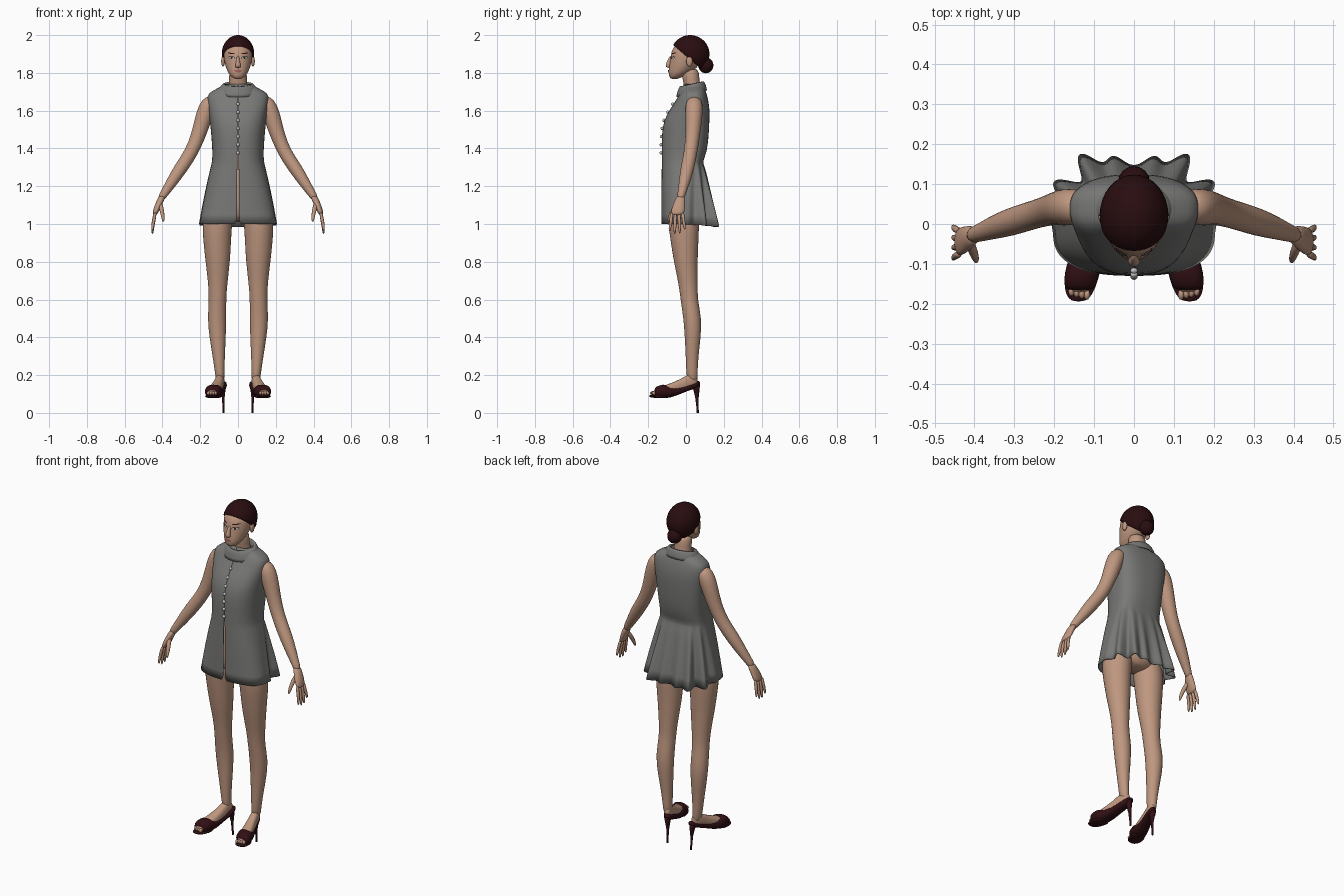
import bpy, bmesh
from math import sin, cos, pi, copysign
from mathutils import Vector
from mathutils.bvhtree import BVHTree

cube = bpy.data.objects.get("Cube")
if cube:
    bpy.data.objects.remove(cube, do_unlink=True)


def material(name, r, g, b, rough=0.6):
    mat = bpy.data.materials.new(name)
    mat.use_nodes = True
    mat.diffuse_color = (r, g, b, 1)
    node = next(n for n in mat.node_tree.nodes if n.type == 'BSDF_PRINCIPLED')
    node.inputs["Base Color"].default_value = (r, g, b, 1)
    node.inputs["Roughness"].default_value = rough
    return mat


SKIN = material("warm skin", .52, .31, .215)
HAIR = material("dark hair", .022, .004, .005)
CLOTH = material("grey cloth", .19, .19, .185)
BUTTON = material("pale button", .6, .6, .6)
LEATHER = material("maroon leather", .03, .005, .007)
LIPS = material("lip colour", .36, .12, .1)
WHITE = material("eye white", .55, .52, .5)
DARK = material("dark iris", .03, .02, .018)


def finish(name, bm, mat, mirror=False, sub=0, thick=0):
    bmesh.ops.recalc_face_normals(bm, faces=bm.faces)
    mesh = bpy.data.meshes.new(name)
    bm.to_mesh(mesh)
    bm.free()
    mesh.materials.append(mat)
    mesh.shade_smooth()
    obj = bpy.data.objects.new(name, mesh)
    bpy.context.collection.objects.link(obj)
    if mirror:
        obj.modifiers.new("Mirror", 'MIRROR').use_mirror_merge = False
    if sub:
        mod = obj.modifiers.new("Subdivision", 'SUBSURF')
        mod.levels = mod.render_levels = sub
    if thick:
        obj.modifiers.new("Solidify", 'SOLIDIFY').thickness = thick
    return obj


def loft(name, rings, mat, cap=True, closed=True, **opts):
    """Skin a list of point rings; optionally close ends."""
    bm = bmesh.new()
    rows = [[bm.verts.new(p) for p in ring] for ring in rings]
    n = len(rows[0])
    for a, b in zip(rows, rows[1:]):
        for i in range(n if closed else n - 1):
            j = (i + 1) % n
            bm.faces.new((a[i], a[j], b[j], b[i]))
    if cap:
        bm.faces.new(rows[0])
        bm.faces.new(rows[-1])
    return finish(name, bm, mat, **opts)


def power(v, p):
    return copysign(abs(v) ** p, v)


def oval(c, u, v, n=16, p=1.0):
    """Ring of points around c spanned by half axes u and v."""
    c, u, v = Vector(c), Vector(u), Vector(v)
    return [c + u * power(cos(2 * pi * i / n), p) + v * power(sin(2 * pi * i / n), p)
            for i in range(n)]


def flat(x, y, z, rx, ry):
    return oval((x, y, z), (rx, 0, 0), (0, ry, 0))


def span(z, w, front, back):
    return flat(0, (front + back) / 2, z, w, (back - front) / 2)


def upright(y, x, w, low, high):
    return oval((x, y, (low + high) / 2), (w, 0, 0), (0, 0, (high - low) / 2), p=.8)


def tube(name, path, mat, n=12, **opts):
    """Round limb along (x, y, z, radius) points."""
    pts = [Vector(p[:3]) for p in path]
    rings = []
    for i, p in enumerate(pts):
        d = pts[min(i + 1, len(pts) - 1)] - pts[max(i - 1, 0)]
        u = d.cross((0, 1, 0)).normalized()
        rings.append(oval(p, u * path[i][3], d.cross(u).normalized() * path[i][3], n))
    return loft(name, rings, mat, **opts)


def ball(name, centre, size, mat, cut=None, **opts):
    bm = bmesh.new()
    bmesh.ops.create_uvsphere(bm, u_segments=32 if cut else 16, v_segments=24 if cut else 12, radius=1)
    for v in bm.verts:
        v.co = Vector(centre) + Vector(a * b for a, b in zip(v.co, size))
    if cut:
        bmesh.ops.bisect_plane(bm, geom=bm.verts[:] + bm.edges[:] + bm.faces[:],
                               plane_co=cut[0], plane_no=cut[1], clear_inner=True)
        bmesh.ops.holes_fill(bm, edges=[e for e in bm.edges if e.is_boundary])
    return finish(name, bm, mat, **opts)


def front_of(obj):
    """Return a lookup of the frontmost y of a finished part."""
    bpy.context.view_layer.update()
    tree = BVHTree.FromObject(obj, bpy.context.evaluated_depsgraph_get())

    def look(x, z):
        hit = tree.ray_cast(Vector((x, -1, z)), Vector((0, 1, 0)))[0]
        return hit.y if hit else -.07
    return look


# Head, neck, ears and nose
head = loft("head", [span(*r) for r in (
    (1.766, .016, -.08, -.045), (1.783, .042, -.092, -.01), (1.81, .058, -.094, .04),
    (1.84, .069, -.09, .07), (1.87, .076, -.086, .09), (1.9, .079, -.081, .1),
    (1.93, .076, -.074, .1), (1.96, .055, -.042, .08), (1.98, .03, 0, .05))], SKIN, sub=1)
loft("neck", [flat(0, .042, 1.66, .062, .05), flat(0, .036, 1.72, .05, .044),
              flat(0, .025, 1.77, .047, .045), flat(0, .02, 1.83, .05, .05)], SKIN, sub=1)
ball("ears", (.079, .018, 1.862), (.01, .017, .028), SKIN, mirror=True)
loft("nose", [flat(0, -.076, 1.892, .008, .01), flat(0, -.089, 1.86, .009, .012),
              flat(0, -.096, 1.838, .017, .015), flat(0, -.09, 1.826, .013, .01)], SKIN, sub=1)

# Painted face patches laid on the head surface
face_y = front_of(head)


def patch(name, x, z, w, h, mat, lift, tilt=0.0, mirror=True):
    bm = bmesh.new()
    rows = []
    for k in (.02, .35, .7, 1):
        row = []
        for i in range(16):
            a = 2 * pi * i / 16
            px, dz = x + k * w * cos(a), k * h * sin(a) + tilt * k * w * cos(a)
            row.append(bm.verts.new((px, face_y(px, z + dz) - lift, z + dz)))
        rows.append(row)
    bm.faces.new(rows[0])
    for a, b in zip(rows, rows[1:]):
        for i in range(16):
            j = (i + 1) % 16
            bm.faces.new((a[i], a[j], b[j], b[i]))
    finish(name, bm, mat, mirror=mirror)


patch("eye_liners", .033, 1.881, .018, .008, DARK, .001, .1)
patch("eye_whites", .033, 1.88, .015, .0055, WHITE, .002, .1)
patch("irises", .033, 1.88, .0055, .0055, DARK, .003)
patch("eyebrows", .035, 1.903, .02, .003, HAIR, .001, .15)
patch("upper_lip", 0, 1.813, .021, .004, LIPS, .003, mirror=False)
patch("lower_lip", 0, 1.807, .017, .005, LIPS, .004, mirror=False)

# Pulled-back hair with a low bun
ball("hair", (0, .022, 1.9), (.086, .102, .1), HAIR, cut=((0, 0, 1.89), (0, .85, 1)))
ball("hair_bun", (0, .105, 1.84), (.04, .04, .042), HAIR)

# Body inside the dress, legs and arms
loft("hips", [span(*r) for r in (
    (1.01, .05, -.05, .05), (1.04, .13, -.09, .08), (1.12, .15, -.1, .085),
    (1.25, .125, -.1, .07), (1.42, .11, -.09, .08))], SKIN, sub=1)
loft("legs", [flat(*r) for r in (
    (.1, -.01, 1.1, .08, .085), (.111, -.013, 1, .081, .084), (.11, -.007, .9, .074, .074),
    (.107, -.002, .8, .066, .064), (.107, .012, .68, .051, .051), (.108, .016, .6, .046, .046),
    (.112, .035, .5, .051, .049), (.108, .036, .4, .044, .043), (.102, .032, .3, .033, .034),
    (.097, .031, .21, .025, .03), (.093, .035, .16, .023, .028))], SKIN, mirror=True, sub=1)
tube("arms", [
    (.125, .045, 1.655, .036), (.155, .043, 1.635, .047), (.177, .042, 1.58, .047),
    (.2, .038, 1.5, .041), (.228, .03, 1.42, .037), (.262, .02, 1.355, .036),
    (.31, .005, 1.285, .036), (.355, -.01, 1.215, .029), (.395, -.025, 1.155, .021),
    (.41, -.03, 1.13, .019)], SKIN, n=16, mirror=True, sub=1)

# Hands
loft("palms", [flat(*r) for r in (
    (.398, -.026, 1.155, .019, .021), (.413, -.033, 1.12, .02, .029),
    (.43, -.042, 1.08, .018, .036), (.442, -.047, 1.045, .013, .037))], SKIN, mirror=True, sub=1)
for i, label in enumerate(("index", "middle", "ring", "little")):
    y, drop = -.075 + i * .019, (.085, .1, .097, .075)[i]
    fan = (i - 1.5) * .006
    tube(label + "_fingers", [
        (.437, y, 1.065, .01), (.447, y + fan * .5, 1.045 - drop * .35, .0095),
        (.452, y + fan, 1.045 - drop * .7, .008), (.453, y + fan * 1.4, 1.045 - drop, .005)],
        SKIN, n=8, mirror=True, sub=1)
tube("thumbs", [(.415, -.04, 1.115, .014), (.405, -.065, 1.08, .013),
                (.398, -.083, 1.045, .011), (.395, -.096, 1.01, .006)],
     SKIN, n=8, mirror=True, sub=1)

# Sleeveless dress: open front slit, gathered flounce behind
rows = []
for z, w, front, back, mid, fold in (
        (1.74, .065, -.012, .085, .035, 0), (1.715, .115, -.02, .1, .04, 0),
        (1.692, .16, -.032, .108, .04, 0), (1.66, .163, -.05, .117, .04, 0),
        (1.61, .157, -.083, .125, .04, 0), (1.55, .149, -.117, .124, .035, 0),
        (1.48, .142, -.128, .121, .03, 0), (1.38, .134, -.128, .112, .02, 0),
        (1.325, .138, -.128, .085, .02, 0), (1.312, .142, -.128, .1, .015, .03),
        (1.2, .167, -.13, .125, 0, .09), (1.1, .186, -.13, .15, -.01, .14),
        (1, .203, -.13, .172, -.02, .18)):
    gap = max(0, min(.005, (1.39 - z) * .05))
    ring = []
    count = 96
    for i in range(count + 1):
        a = -pi / 2 + 2 * pi * i / count
        s = max(0, sin(a))
        k = 1 + fold * cos(12 * (a - pi / 2)) * s ** .5 * (1 - 1.8 * s ** 24)
        x = w * power(cos(a), .78) * k
        depth = back - mid if sin(a) > 0 else mid - front
        y = mid + depth * power(sin(a), .78) * k
        if i in (0, count):
            x = gap if i == 0 else -gap
        ring.append((x, y, z - (.015 * s if z < 1.05 else 0)))
    rows.append(ring)
dress = loft("dress", rows, CLOTH, cap=False, closed=False, sub=1, thick=.004)

# Turned-down collar, lower at the front
collar = []
for w, d, z in ((.108, .082, 1.69), (.1, .076, 1.72), (.08, .064, 1.745), (.068, .056, 1.742), (.062, .05, 1.7)):
    collar.append([p + Vector((0, 0, .22 * (p.y - .03))) for p in oval((0, .03, z), (w, 0, 0), (0, d, 0), 32)])
loft("collar", collar, CLOTH, cap=False, sub=1, thick=.004)

# Front buttons
dress_y = front_of(dress)
for i in range(7):
    z = 1.635 - i * .043
    ball("button_%d" % (i + 1), (0, dress_y(.006, z) - .004, z), (.009, .008, .009), BUTTON)

# Feet and toes
loft("feet", [upright(*r) for r in (
    (-.178, .138, .024, .092, .116), (-.13, .13, .036, .09, .14), (-.08, .118, .034, .09, .158),
    (-.03, .106, .028, .1, .178), (.01, .098, .025, .12, .205), (.045, .092, .022, .14, .205),
    (.062, .087, .012, .15, .19))], SKIN, mirror=True, sub=1)
for i in range(4):
    ball("toes_%d" % (i + 1), (.118 + i * .013, -.177 + i * .003, .105), (.008, .013, .01), SKIN, mirror=True)

# Open-toed stiletto shoes
loft("shoe_uppers", [upright(*r) for r in (
    (-.17, .137, .037, .084, .133), (-.14, .133, .044, .08, .148), (-.105, .126, .045, .078, .153),
    (-.085, .12, .042, .08, .135), (-.04, .108, .034, .095, .136), (0, .096, .031, .113, .147),
    (.05, .084, .028, .128, .166), (.076, .077, .014, .145, .172))], LEATHER, mirror=True, sub=1)
loft("shoe_soles", [upright(*r) for r in (
    (-.195, .139, .016, .085, .095), (-.18, .138, .034, .08, .096), (-.14, .133, .045, .077, .098),
    (-.09, .122, .041, .078, .1))], LEATHER, mirror=True, sub=1)
loft("shoe_heels", [flat(*r) for r in (
    (.083, .05, .15, .02, .024), (.08, .055, .125, .014, .017), (.078, .058, .08, .007, .009),
    (.077, .061, .03, .005, .006), (.077, .062, 0, .005, .006))], LEATHER, mirror=True)
